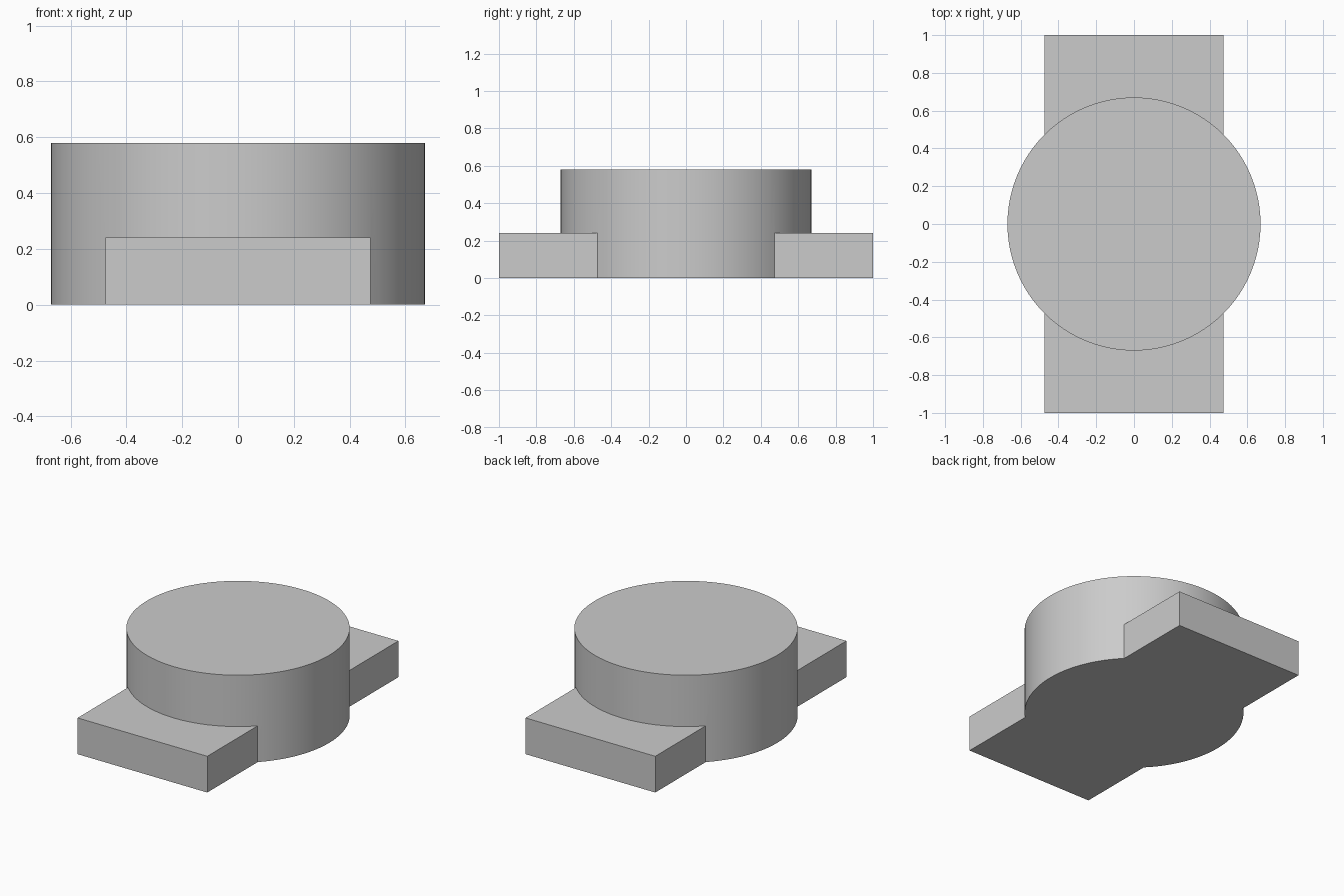
import bpy
import math

RADIUS, DRUM_HEIGHT = 0.67, 0.58
PLATE_WIDTH, PLATE_LENGTH, PLATE_HEIGHT = 0.95, 2.0, 0.24

default_cube = bpy.data.objects.get("Cube")
if default_cube:
    bpy.data.objects.remove(default_cube, do_unlink=True)

# Single grey material
grey = bpy.data.materials.new("grey")
grey.use_nodes = True
colour = (0.6, 0.6, 0.6, 1)
grey.diffuse_color = colour
grey.node_tree.nodes["Principled BSDF"].inputs["Base Color"].default_value = colour

# Long flat base plate
bpy.ops.mesh.primitive_cube_add(size=1, location=(0, 0, PLATE_HEIGHT / 2))
plate = bpy.context.object
plate.name = "base_plate"
plate.scale = (PLATE_WIDTH, PLATE_LENGTH, PLATE_HEIGHT)
bpy.ops.object.transform_apply(location=True, rotation=False, scale=True)
plate.data.materials.append(grey)

# Round drum through the middle of the plate
bpy.ops.mesh.primitive_cylinder_add(vertices=96, radius=RADIUS, depth=DRUM_HEIGHT,
                                    location=(0, 0, DRUM_HEIGHT / 2))
drum = bpy.context.object
drum.name = "drum_with_tabs"
bpy.ops.object.transform_apply(location=True, rotation=False, scale=False)
drum.data.materials.append(grey)

# Fuse both into one solid with a shared flat underside
union = drum.modifiers.new("fuse_plate", "BOOLEAN")
union.operation = "UNION"
union.solver = "EXACT"
union.object = plate
bpy.ops.object.modifier_apply(modifier=union.name)
bpy.data.objects.remove(plate, do_unlink=True)

# Smooth drum wall, crisp edges
bpy.ops.object.shade_smooth_by_angle(angle=math.radians(30))
